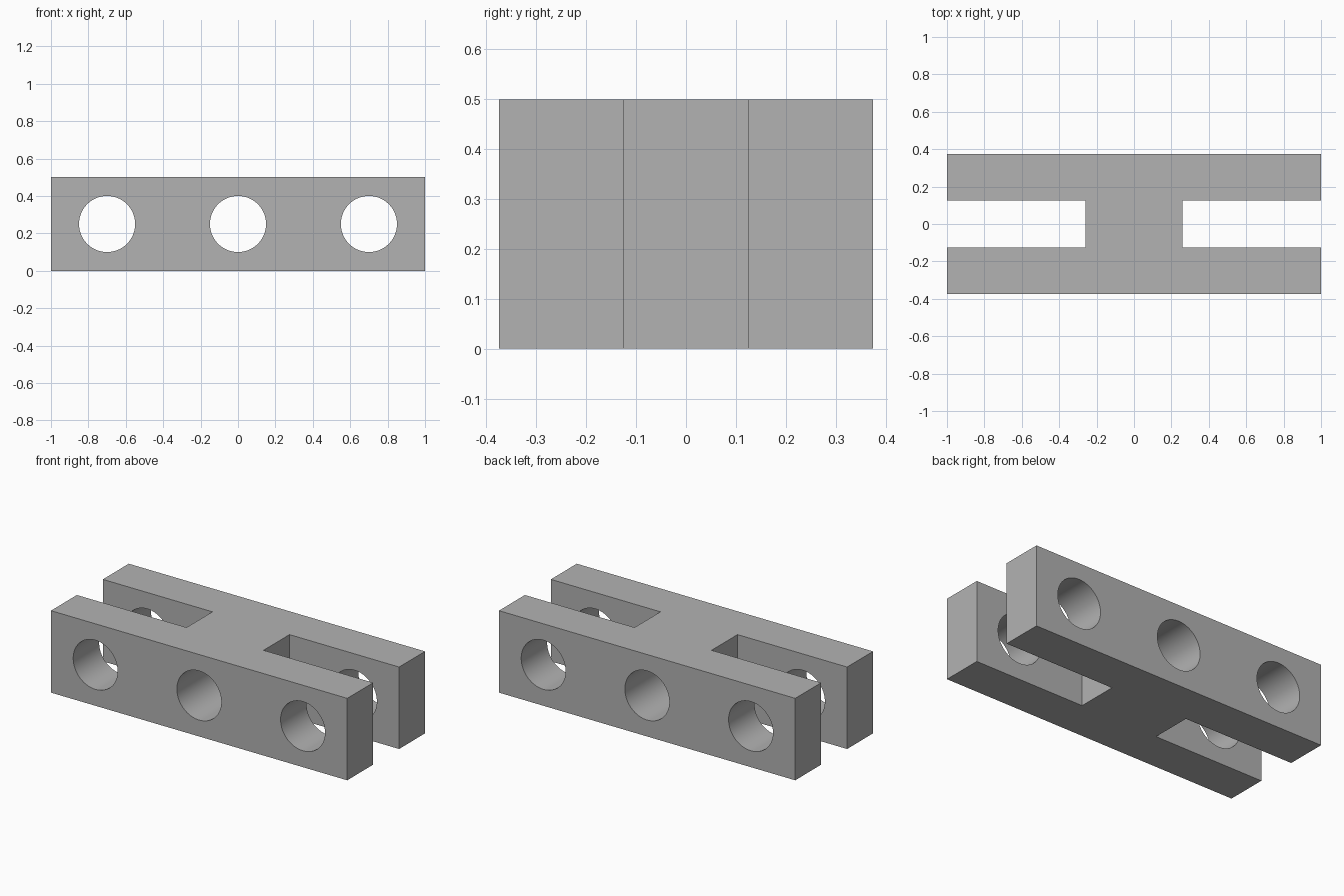
import bpy
import bmesh
import math

cube = bpy.data.objects.get("Cube")
if cube:
    bpy.data.objects.remove(cube, do_unlink=True)

LENGTH, DEPTH, HEIGHT = 2.0, 0.75, 0.5
SLOT_WIDTH, WEB_HALF = 0.25, 0.26
HOLE_RADIUS, HOLE_SPACING = 0.15, 0.7

# Plain grey metal
grey = bpy.data.materials.new("plain_grey")
grey.use_nodes = True
colour = (0.448, 0.448, 0.448, 1.0)
grey.diffuse_color = colour
grey.node_tree.nodes["Principled BSDF"].inputs["Base Color"].default_value = colour


def make_object(name, bm):
    bmesh.ops.recalc_face_normals(bm, faces=bm.faces)
    mesh = bpy.data.meshes.new(name)
    bm.to_mesh(mesh)
    bm.free()
    mesh.materials.append(grey)
    obj = bpy.data.objects.new(name, mesh)
    bpy.context.collection.objects.link(obj)
    return obj


# Link body: H-shaped outline, one half turned about the centre, then raised
x, y, s = LENGTH / 2, DEPTH / 2, SLOT_WIDTH / 2
half = [(x, -y), (x, -s), (WEB_HALF, -s), (WEB_HALF, s), (x, s), (x, y)]
outline = half + [(-px, -py) for px, py in half]
bm = bmesh.new()
base = bm.faces.new([bm.verts.new((px, py, 0)) for px, py in outline])
raised = bmesh.ops.extrude_face_region(bm, geom=[base])
top = [v for v in raised["geom"] if isinstance(v, bmesh.types.BMVert)]
bmesh.ops.translate(bm, verts=top, vec=(0, 0, HEIGHT))
link = make_object("fork_link_body", bm)

# Three pin holes bored from front to back
for side, name in ((-1, "right"), (0, "middle"), (1, "left")):
    bpy.ops.mesh.primitive_cylinder_add(
        vertices=96, radius=HOLE_RADIUS, depth=DEPTH * 2,
        location=(side * HOLE_SPACING, 0, HEIGHT / 2),
        rotation=(math.pi / 2, 0, 0))
    cutter = bpy.context.object
    cutter.name = name + "_hole_cutter"
    cutter.data.materials.append(grey)
    cutter.hide_render = True
    cutter.hide_viewport = True
    bore = link.modifiers.new(name + "_hole", "BOOLEAN")
    bore.operation = "DIFFERENCE"
    bore.solver = "EXACT"
    bore.object = cutter

# Bake the holes and remove the cutters
bpy.context.view_layer.update()
graph = bpy.context.evaluated_depsgraph_get()
baked = bpy.data.meshes.new_from_object(link.evaluated_get(graph))
cutters = [m.object for m in link.modifiers]
link.modifiers.clear()
link.data = baked
baked.materials.clear()
baked.materials.append(grey)
for face in baked.polygons:
    face.material_index = 0
for cutter in cutters:
    bpy.data.objects.remove(cutter, do_unlink=True)

# Smooth bores, crisp outer edges
bpy.ops.object.select_all(action="DESELECT")
link.select_set(True)
bpy.context.view_layer.objects.active = link
bpy.ops.object.shade_smooth_by_angle(angle=math.radians(30))
